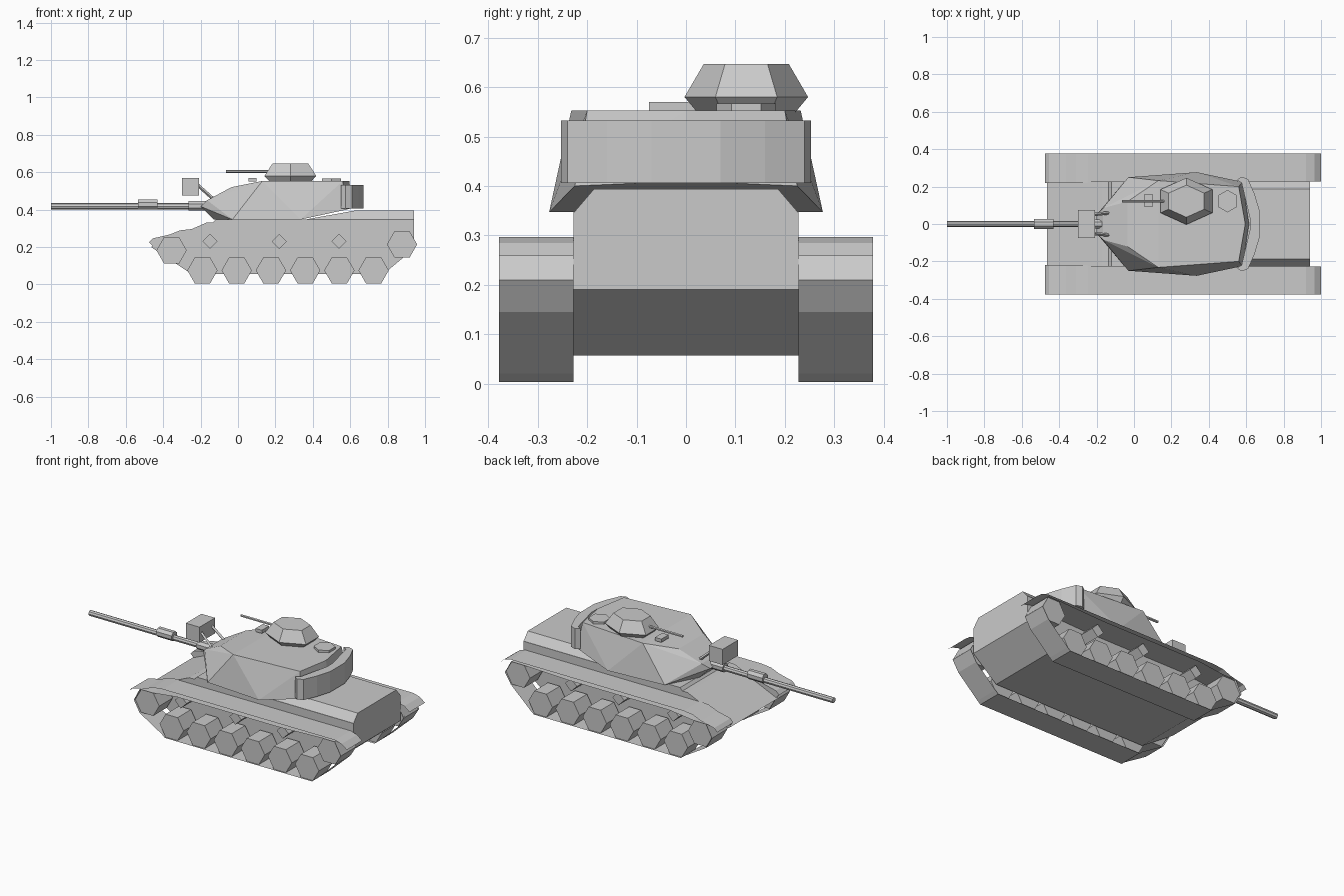
import bpy, bmesh, math
from mathutils import Vector, Matrix

cube = bpy.data.objects.get("Cube")
if cube:
    bpy.data.objects.remove(cube, do_unlink=True)

paint = bpy.data.materials.new("plain_grey")
paint.use_nodes = True
GREY = (0.59, 0.59, 0.59, 1)
paint.diffuse_color = GREY
paint.node_tree.nodes["Principled BSDF"].inputs["Base Color"].default_value = GREY


def finish(name, bm, closed=True):
    if closed:
        bmesh.ops.recalc_face_normals(bm, faces=bm.faces)
    mesh = bpy.data.meshes.new(name)
    bm.to_mesh(mesh)
    bm.free()
    mesh.materials.append(paint)
    obj = bpy.data.objects.new(name, mesh)
    bpy.context.collection.objects.link(obj)
    return obj


def prism(name, outline, y0, y1):
    """Side outline in x, z extruded across y."""
    bm = bmesh.new()
    face = bm.faces.new([bm.verts.new((x, y0, z)) for x, z in outline])
    out = bmesh.ops.extrude_face_region(bm, geom=[face])
    moved = [v for v in out["geom"] if isinstance(v, bmesh.types.BMVert)]
    bmesh.ops.translate(bm, vec=(0, y1 - y0, 0), verts=moved)
    return finish(name, bm)


def ribbon(name, path, y0, y1, loop=False):
    """Thin sheet following a path in x, z."""
    bm = bmesh.new()
    rows = [[bm.verts.new((x, y, z)) for y in (y0, y1)] for x, z in path]
    pairs = list(zip(rows, rows[1:]))
    if loop:
        pairs.append((rows[-1], rows[0]))
    for a, b in pairs:
        bm.faces.new((a[0], a[1], b[1], b[0]))
    return finish(name, bm, closed=False)


def faceted(name, half_points):
    """Convex solid mirrored across y."""
    bm = bmesh.new()
    for x, y, z in half_points:
        for s in ((1, -1) if y else (1,)):
            bm.verts.new((x, y * s, z))
    out = bmesh.ops.convex_hull(bm, input=bm.verts)
    loose = [v for v in bm.verts if not v.link_faces]
    bmesh.ops.delete(bm, geom=loose, context="VERTS")
    bmesh.ops.dissolve_limit(bm, angle_limit=0.02, verts=bm.verts, edges=bm.edges)
    return finish(name, bm)


def rod(name, start, end, radius, sides=6, turn=0.0):
    """Many-sided bar between two points."""
    a, b = Vector(start), Vector(end)
    bm = bmesh.new()
    rot = (b - a).to_track_quat("Z", "Y").to_matrix().to_4x4()
    mat = Matrix.Translation((a + b) / 2) @ rot @ Matrix.Rotation(turn, 4, "Z")
    bmesh.ops.create_cone(bm, cap_ends=True, segments=sides, radius1=radius,
                          radius2=radius, depth=(b - a).length, matrix=mat)
    return finish(name, bm)


def wheel(name, x, z, radius, sides, y0, y1):
    ring = [(x + radius * math.cos(i * math.tau / sides),
             z + radius * math.sin(i * math.tau / sides)) for i in range(sides)]
    return prism(name, ring, y0, y1)


def box(name, low, high):
    return prism(name, [(low[0], low[2]), (high[0], low[2]),
                        (high[0], high[2]), (low[0], high[2])], low[1], high[1])


def stack(name, cx, cy, stretch, levels):
    """Six-sided stacked rings given as (z, radius)."""
    bm = bmesh.new()
    rings = []
    for z, r in levels:
        angles = [math.pi / 2 + i * math.tau / 6 for i in range(6)]
        rings.append([bm.verts.new((cx + r * stretch * math.cos(a),
                                    cy + r * math.sin(a), z)) for a in angles])
    for a, b in zip(rings, rings[1:]):
        for i in range(6):
            j = (i + 1) % 6
            bm.faces.new((a[i], a[j], b[j], b[i]))
    bm.faces.new(rings[0])
    bm.faces.new(rings[-1])
    return finish(name, bm)


# Hull and raised engine deck
prism("hull", [(-0.465, 0.2), (-0.25, 0.057), (0.78, 0.057), (0.94, 0.19),
               (0.94, 0.347), (-0.12, 0.347), (-0.135, 0.33), (-0.17, 0.33)],
      -0.228, 0.228)
faceted("engine_deck", [(0.35, 0.228, 0.345), (0.94, 0.228, 0.345),
                        (0.62, 0.186, 0.394), (0.94, 0.186, 0.394)])

# Running gear on both sides
nose = [(-0.475, 0.225), (-0.455, 0.246), (-0.364, 0.267), (-0.31, 0.289),
        (-0.246, 0.296)]
tail = [(0.92, 0.297), (0.965, 0.285), (1.0, 0.258)]
track = [(-0.4, 0.256), (-0.31, 0.256), (-0.15, 0.275), (0.54, 0.275),
         (0.835, 0.286), (0.918, 0.286), (0.96, 0.21), (0.92, 0.145),
         (0.785, 0.02), (0.765, 0.003), (-0.23, 0.003), (-0.25, 0.02),
         (-0.4, 0.11), (-0.44, 0.18)]
for side, s in (("left", 1), ("right", -1)):
    inner, outer = 0.228 * s, 0.378 * s
    w0, w1 = 0.24 * s, 0.37 * s
    ribbon(side + "_fender", nose + tail, inner, outer)
    prism(side + "_fender_liner", nose + [(-0.246, 0.2), (-0.44, 0.19)],
          0.22 * s, 0.229 * s)
    ribbon(side + "_track", track, inner, outer, loop=True)
    for i in range(6):
        wheel(f"{side}_road_wheel_{i + 1}", -0.19 + i * 0.183, 0.075, 0.081, 6, w0, w1)
    wheel(side + "_idler_wheel", -0.355, 0.182, 0.081, 6, w0, w1)
    wheel(side + "_drive_wheel", 0.877, 0.214, 0.081, 6, w0, w1)
    for i, x in enumerate((-0.15, 0.22, 0.54)):
        wheel(f"{side}_return_roller_{i + 1}", x, 0.23, 0.04, 4, inner, 0.34 * s)

# Turret shell
faceted("turret", [(-0.2, 0.05, 0.417), (-0.165, 0.085, 0.45), (-0.13, 0.06, 0.347),
                   (-0.035, 0.12, 0.52), (-0.03, 0.25, 0.347), (0.335, 0.277, 0.347),
                   (0.13, 0.232, 0.553), (0.56, 0.2, 0.553), (0.58, 0.225, 0.4),
                   (0.615, 0, 0.41), (0.595, 0, 0.553)])

# Curved stowage bin wrapped round the turret rear
bm = bmesh.new()
half = [(0.55, 0.235), (0.575, 0.253), (0.61, 0.24), (0.645, 0.16), (0.672, 0.07)]
inside = [(0.62, -0.03), (0.62, 0.03), (0.575, 0.22)]
plan = half + [(x, -y) for x, y in reversed(half)] + [(0.575, -0.22)] + inside
base = bm.faces.new([bm.verts.new((x, y, 0.406)) for x, y in plan])
out = bmesh.ops.extrude_face_region(bm, geom=[base])
bmesh.ops.translate(bm, vec=(0, 0, 0.126),
                    verts=[v for v in out["geom"] if isinstance(v, bmesh.types.BMVert)])
finish("stowage_bin", bm)

# Cupola, hatch and roof fittings
stack("cupola", 0.28, 0.122, 1.28, [(0.55, 0.1), (0.58, 0.125), (0.647, 0.086)])
stack("loader_hatch", 0.5, 0.122, 1.0, [(0.55, 0.06), (0.567, 0.06)])
box("periscope", (0.055, 0.09, 0.55), (0.098, 0.16, 0.57))
rod("cupola_gun", (-0.065, 0.122, 0.605), (0.2, 0.122, 0.605), 0.008)

# Main gun
rod("gun_barrel", (-1, 0, 0.417), (-0.15, 0, 0.417), 0.017, 8)
rod("barrel_sleeve", (-0.535, 0, 0.427), (-0.43, 0, 0.427), 0.029, 8, math.pi / 8)
rod("gun_collar", (-0.265, 0, 0.42), (-0.16, 0, 0.42), 0.027, 8, math.pi / 8)

# Searchlight on twin struts
box("searchlight", (-0.3, -0.075, 0.475), (-0.208, 0.075, 0.57))
for side, s in (("left", 1), ("right", -1)):
    rod(side + "_searchlight_strut", (-0.22, 0.05 * s, 0.535),
        (-0.13, 0.06 * s, 0.455), 0.009, 4)
